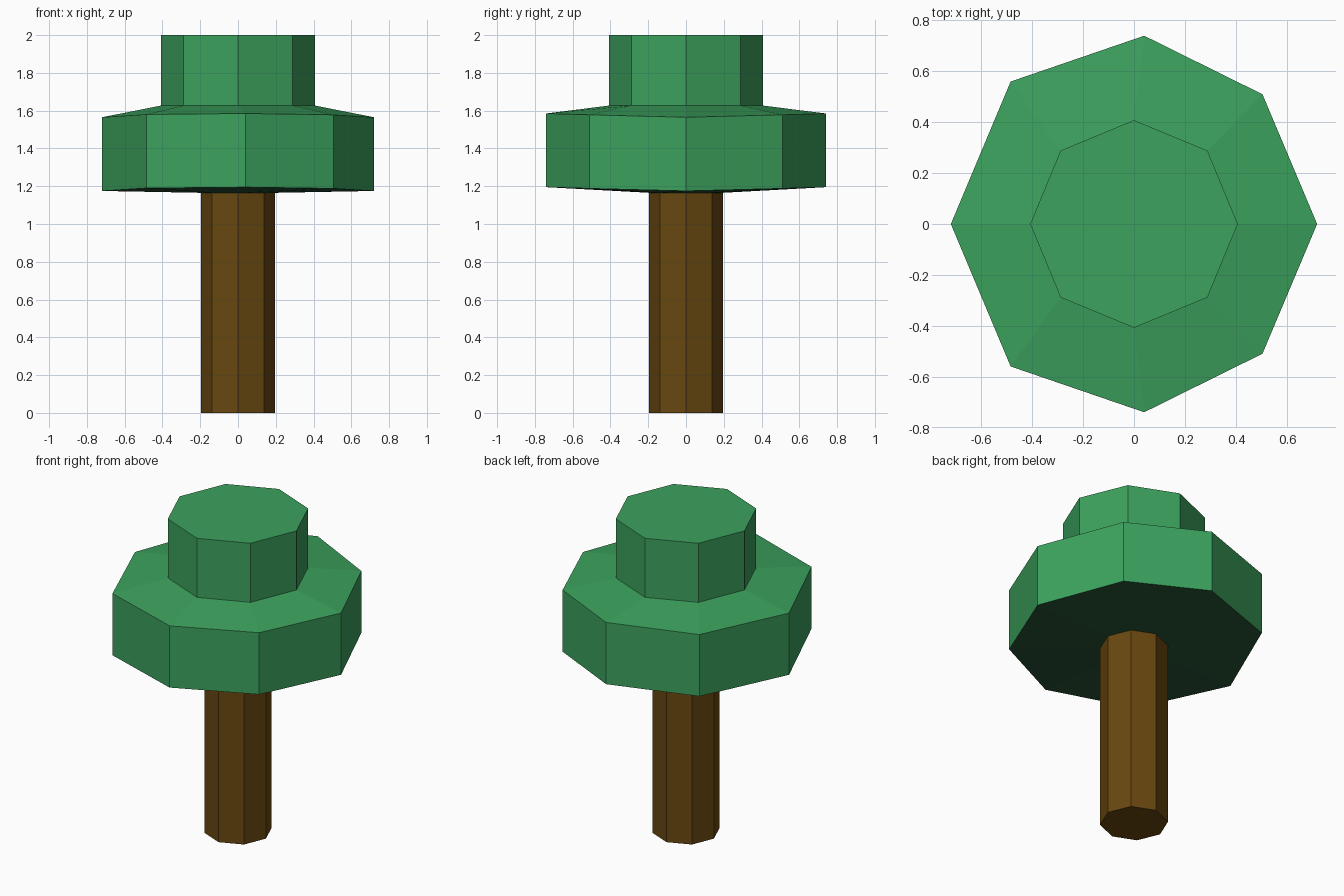
import bpy, bmesh, math

if "Cube" in bpy.data.objects:
    bpy.data.objects.remove(bpy.data.objects["Cube"])

def material(name, rgb):
    m = bpy.data.materials.new(name)
    m.diffuse_color = (*rgb, 1)
    m.use_nodes = True
    m.node_tree.nodes["Principled BSDF"].inputs["Base Color"].default_value = m.diffuse_color
    return m

GREEN = material("leaf green", (0.045, 0.36, 0.11))
DARK = material("dark leaf underside", (0.021, 0.088, 0.039))
BROWN = material("bark brown", (0.14, 0.063, 0.005))

def octagon(r, z):
    return [(r * math.cos(i * math.pi / 4), r * math.sin(i * math.pi / 4), z) for i in range(8)]

def loft(name, rings, mats):
    """Skin eight-sided rings from bottom to top and cap both ends."""
    bm = bmesh.new()
    loops = [[bm.verts.new(p) for p in ring] for ring in rings]
    bm.faces.new(loops[0][::-1])
    bm.faces.new(loops[-1])
    for a, b in zip(loops, loops[1:]):
        for i in range(8):
            j = (i + 1) % 8
            bm.faces.new((a[i], a[j], b[j], b[i]))
    bmesh.ops.recalc_face_normals(bm, faces=bm.faces)
    # downward faces take the second material
    for f in bm.faces:
        if len(mats) > 1 and f.normal.z < -0.5:
            f.material_index = 1
    me = bpy.data.meshes.new(name)
    bm.to_mesh(me)
    bm.free()
    for m in mats:
        me.materials.append(m)
    ob = bpy.data.objects.new(name, me)
    bpy.context.collection.objects.link(ob)
    return ob

# Trunk
loft("trunk", [octagon(0.195, 0), octagon(0.195, 1.17)], [BROWN])

# Canopy: slightly irregular wide tier, mirrored front to back, with a crown
half = [(0.72, 0, 1.565), (0.505, 0.51, 1.578), (0.04, 0.74, 1.585),
        (-0.485, 0.56, 1.58), (-0.72, 0, 1.565)]
brim = half + [(x, -y, z) for x, y, z in half[3:0:-1]]
lower = [(x, y, z - 0.39) for x, y, z in brim]
loft("canopy", [octagon(0.19, 1.165), lower, brim, octagon(0.408, 1.627), octagon(0.408, 2.0)],
     [GREEN, DARK])
